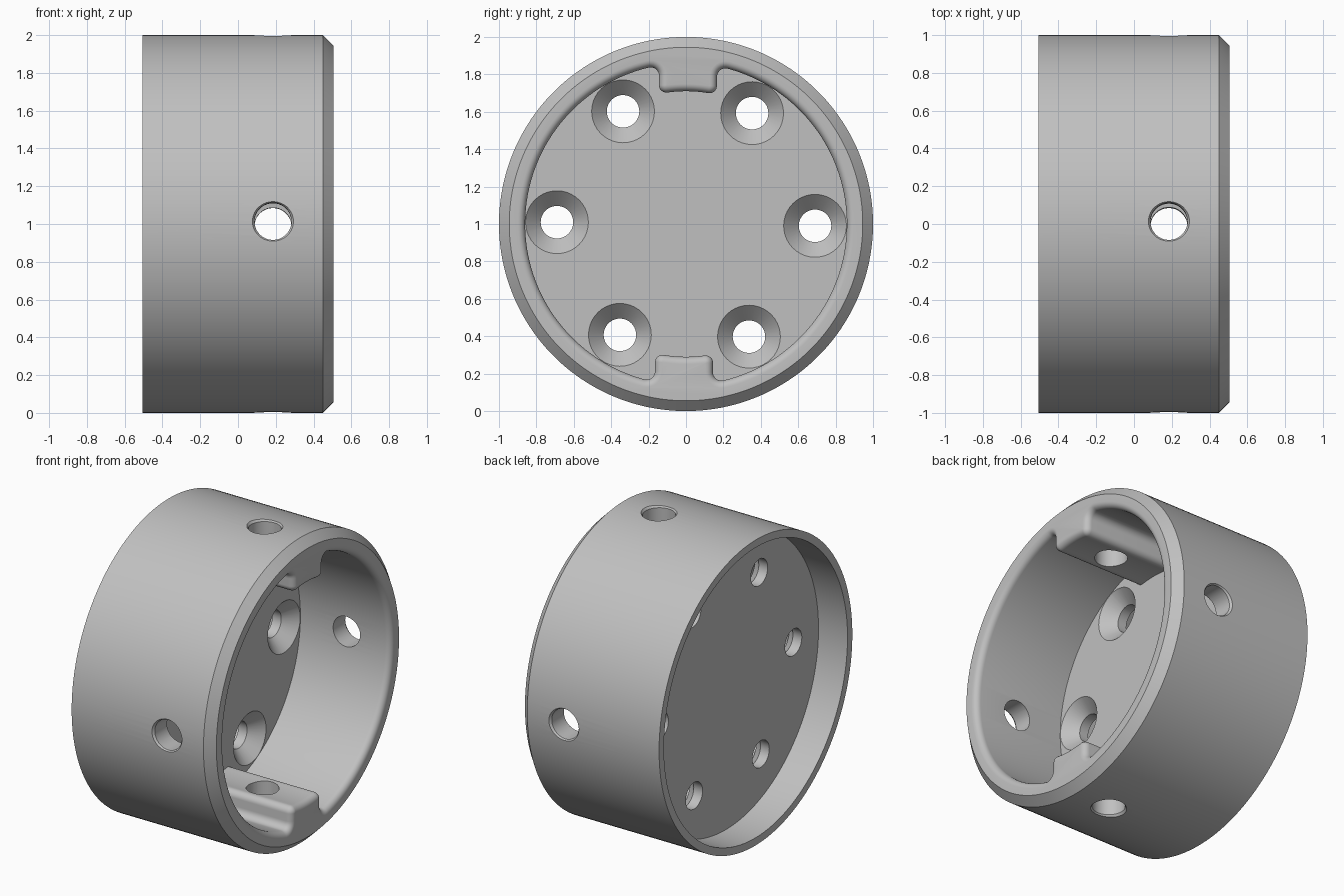
import bpy, bmesh
from math import sin, cos, pi, sqrt, asin, atan2, radians
from mathutils import Matrix

if "Cube" in bpy.data.objects:
    bpy.data.objects.remove(bpy.data.objects["Cube"])

HALF = 0.505            # half the ring length along x
WALL, TAB = 0.86, 0.71  # cavity wall and key radii
TAB_HALF = 0.155        # half width of a key
FILLET = 0.04           # rounded mouth of the cavity
FLOOR, BACK = -0.15, -0.295

grey = bpy.data.materials.new("metal_grey")
grey.use_nodes = True
colour = (0.53, 0.53, 0.53, 1)
grey.diffuse_color = colour
grey.node_tree.nodes["Principled BSDF"].inputs["Base Color"].default_value = colour


def skin(name, loops):
    """Closed solid through equal-length loops of points."""
    bm = bmesh.new()
    rings = [[bm.verts.new(p) for p in loop] for loop in loops]
    for a, b in zip(rings, rings[1:]):
        for i in range(len(a)):
            j = (i + 1) % len(a)
            bm.faces.new((a[i], a[j], b[j], b[i]))
    bm.faces.new(rings[0])
    bm.faces.new(rings[-1])
    bmesh.ops.recalc_face_normals(bm, faces=bm.faces)
    mesh = bpy.data.meshes.new(name)
    bm.to_mesh(mesh)
    bm.free()
    mesh.materials.append(grey)
    obj = bpy.data.objects.new(name, mesh)
    bpy.context.collection.objects.link(obj)
    return obj


def lathe(name, profile, n):
    """Turn (x, radius) points about the x axis."""
    return skin(name, [[(x, r * cos(2 * pi * i / n), r * sin(2 * pi * i / n))
                        for i in range(n)] for x, r in profile])


def arc(cy, cz, r, start, end, n):
    return [(cy + r * cos(start + (end - start) * i / n),
             cz + r * sin(start + (end - start) * i / n)) for i in range(n + 1)]


def cavity_outline(d):
    """Round cavity with two opposite keys, offset outward by d."""
    rc, rn = 0.04, 0.045
    cy, cz = TAB_HALF - rc, sqrt((TAB + rc) ** 2 - (TAB_HALF - rc) ** 2)
    ny = TAB_HALF + rn
    nz = sqrt((WALL - rn) ** 2 - ny ** 2)
    key_a, wall_a = atan2(cz, cy), atan2(nz, ny)
    # upper half, from the right round to the left
    half = arc(0, 0, WALL + d, 0, wall_a, 32)
    half += arc(ny, nz, rn + d, wall_a, pi, 8)[1:]
    half += arc(cy, cz, max(rc - d, 0.001), 0, key_a - pi, 8)
    half += arc(0, 0, TAB + d, key_a, pi / 2, 6)[1:]
    half += [(-y, z) for y, z in reversed(half[1:-1])]
    return half + [(-y, -z) for y, z in half]


def cut(body, cutter):
    mod = body.modifiers.new("cut", "BOOLEAN")
    mod.operation = "DIFFERENCE"
    mod.solver = "EXACT"
    mod.object = cutter
    cutter.hide_render = True
    bpy.context.view_layer.objects.active = body
    bpy.ops.object.modifier_apply(modifier=mod.name)
    bpy.data.objects.remove(cutter)


# Outer ring with a chamfered front edge
body = lathe("ring_housing", [(-HALF, 1), (HALF - 0.055, 1), (HALF, 0.945)], 160)

# Keyed front cavity with a rounded mouth
steps = [(FLOOR, 0)]
for i in range(7):
    a = pi / 2 * i / 6
    steps.append((HALF - FILLET + FILLET * sin(a), (FILLET - 0.001) * (1 - cos(a))))
steps.append((HALF + 0.05, FILLET - 0.001))
cut(body, skin("cavity_cutter", [[(x, y, z) for y, z in cavity_outline(d)]
                                 for x, d in steps]))

# Shallow back recess
cut(body, lathe("recess_cutter", [(-HALF - 0.1, 0.95), (BACK, 0.95)], 160))

# Six countersunk screw holes through the web
for k in range(6):
    cutter = lathe("screw_cutter", [(BACK - 0.05, 0.087), (FLOOR - 0.081, 0.087),
                                    (FLOOR, 0.168), (FLOOR + 0.03, 0.168)], 40)
    a = k * pi / 3
    cutter.data.transform(Matrix.Translation((0, 0.69 * cos(a), 0.69 * sin(a))))
    cut(body, cutter)

# Four radial holes with a fine edge break
for k in range(4):
    cutter = lathe("radial_cutter", [(0.5, 0.098), (0.985, 0.098), (1.05, 0.145)], 40)
    cutter.data.transform(Matrix.Translation((0.185, 0, 0))
                          @ Matrix.Rotation(k * pi / 2, 4, "X")
                          @ Matrix.Rotation(pi / 2, 4, "Z"))
    cut(body, cutter)

# Slight turn about the axis, then stand it on the ground
body.data.transform(Matrix.Translation((0, 0, 1)) @ Matrix.Rotation(radians(-0.8), 4, "X"))
bpy.ops.object.select_all(action="DESELECT")
body.select_set(True)
bpy.context.view_layer.objects.active = body
bpy.ops.object.shade_smooth_by_angle(angle=radians(25))
